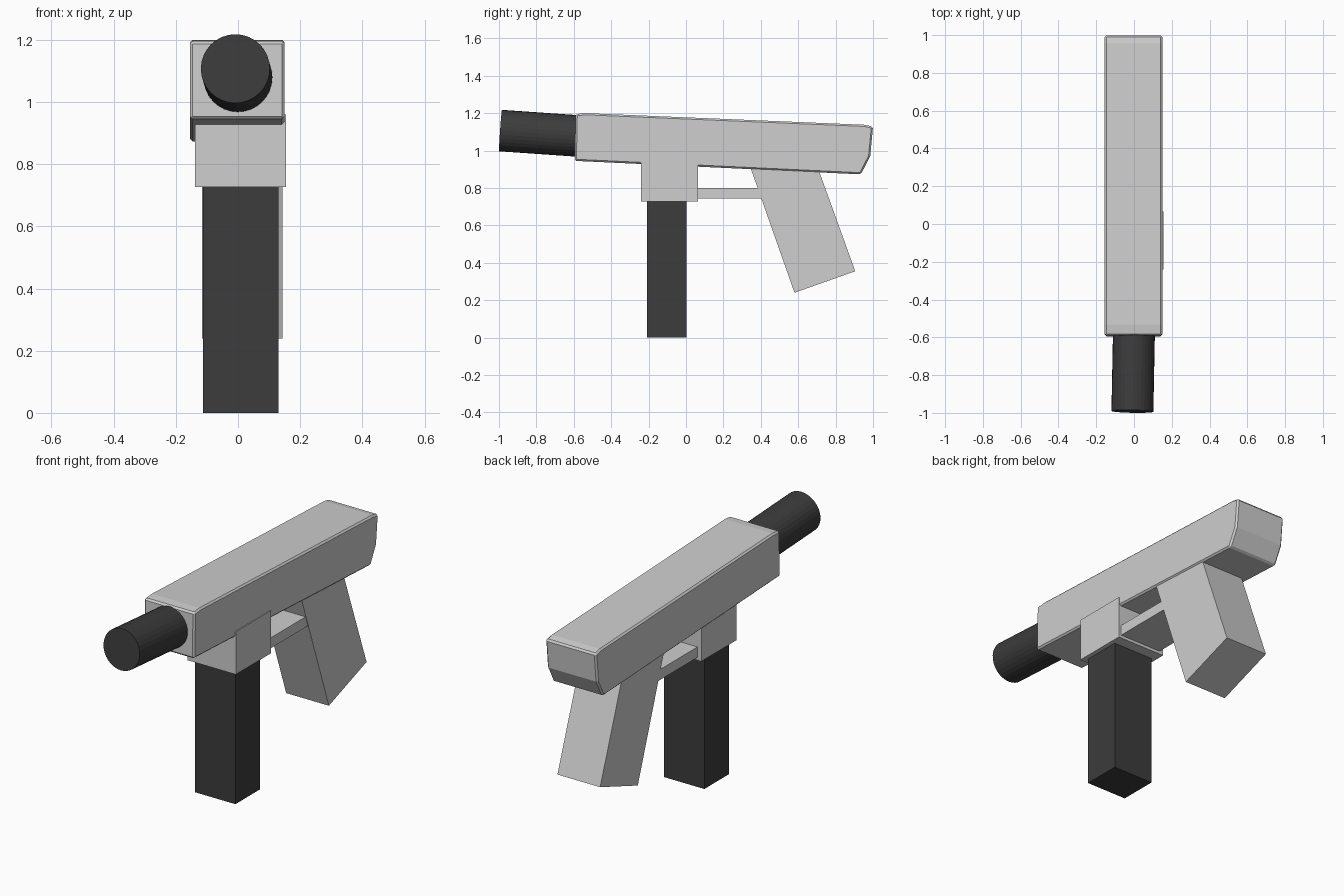
import bpy, bmesh
from mathutils import Vector

if "Cube" in bpy.data.objects:
    bpy.data.objects.remove(bpy.data.objects["Cube"])


def material(name, value):
    m = bpy.data.materials.new(name)
    m.diffuse_color = (value, value, value, 1)
    m.use_nodes = True
    m.node_tree.nodes["Principled BSDF"].inputs["Base Color"].default_value = m.diffuse_color
    return m


light = material("light_grey", 0.62)
dark = material("charcoal", 0.045)


def add(name, bm, mat):
    bmesh.ops.recalc_face_normals(bm, faces=bm.faces)
    me = bpy.data.meshes.new(name)
    bm.to_mesh(me)
    bm.free()
    me.materials.append(mat)
    ob = bpy.data.objects.new(name, me)
    bpy.context.collection.objects.link(ob)
    return ob


def extrude_profile(name, points, x0, x1, mat):
    """Extrude a side profile of (y, z) points from x0 to x1."""
    bm = bmesh.new()
    face = bm.faces.new([bm.verts.new((x0, y, z)) for y, z in points])
    res = bmesh.ops.extrude_face_region(bm, geom=[face])
    verts = [g for g in res["geom"] if isinstance(g, bmesh.types.BMVert)]
    bmesh.ops.translate(bm, verts=verts, vec=(x1 - x0, 0, 0))
    return add(name, bm, mat)


def box(name, x0, x1, y0, y1, z0, z1, mat):
    return extrude_profile(name, [(y0, z0), (y1, z0), (y1, z1), (y0, z1)], x0, x1, mat)


# Long sloping body with chamfered edges
body = extrude_profile("body", [
    (-0.595, 0.945), (0.935, 0.873), (0.985, 0.97), (1.0, 1.128),
    (0.955, 1.138), (-0.535, 1.2), (-0.59, 1.195)], -0.155, 0.15, light)
bevel = body.modifiers.new("chamfer", "BEVEL")
bevel.width = 0.009
bevel.segments = 1
bevel.limit_method = "ANGLE"
bevel.angle_limit = 0.9

# Barrel, tilted along the body
a, b = Vector((-0.0085, -0.992, 1.107)), Vector((0.0, -0.56, 1.077))
bm = bmesh.new()
bmesh.ops.create_cone(bm, cap_ends=True, segments=32, radius1=0.111,
                      radius2=0.111, depth=(b - a).length)
bm.transform((b - a).to_track_quat("Z", "Y").to_matrix().to_4x4())
bmesh.ops.translate(bm, verts=bm.verts, vec=(a + b) / 2)
add("barrel", bm, dark)

# Magazine and its housing
box("magazine_housing", -0.138, 0.155, -0.24, 0.065, 0.727, 0.96, light)
box("magazine", -0.113, 0.13, -0.208, 0.003, 0.0, 0.75, dark)

# Trigger guard bar
box("trigger_guard", -0.115, 0.14, 0.04, 0.45, 0.743, 0.80, light)

# Slanted grip
extrude_profile("grip", [(0.58, 0.24), (0.905, 0.355), (0.69, 0.95), (0.33, 0.95)],
                -0.115, 0.143, light)
